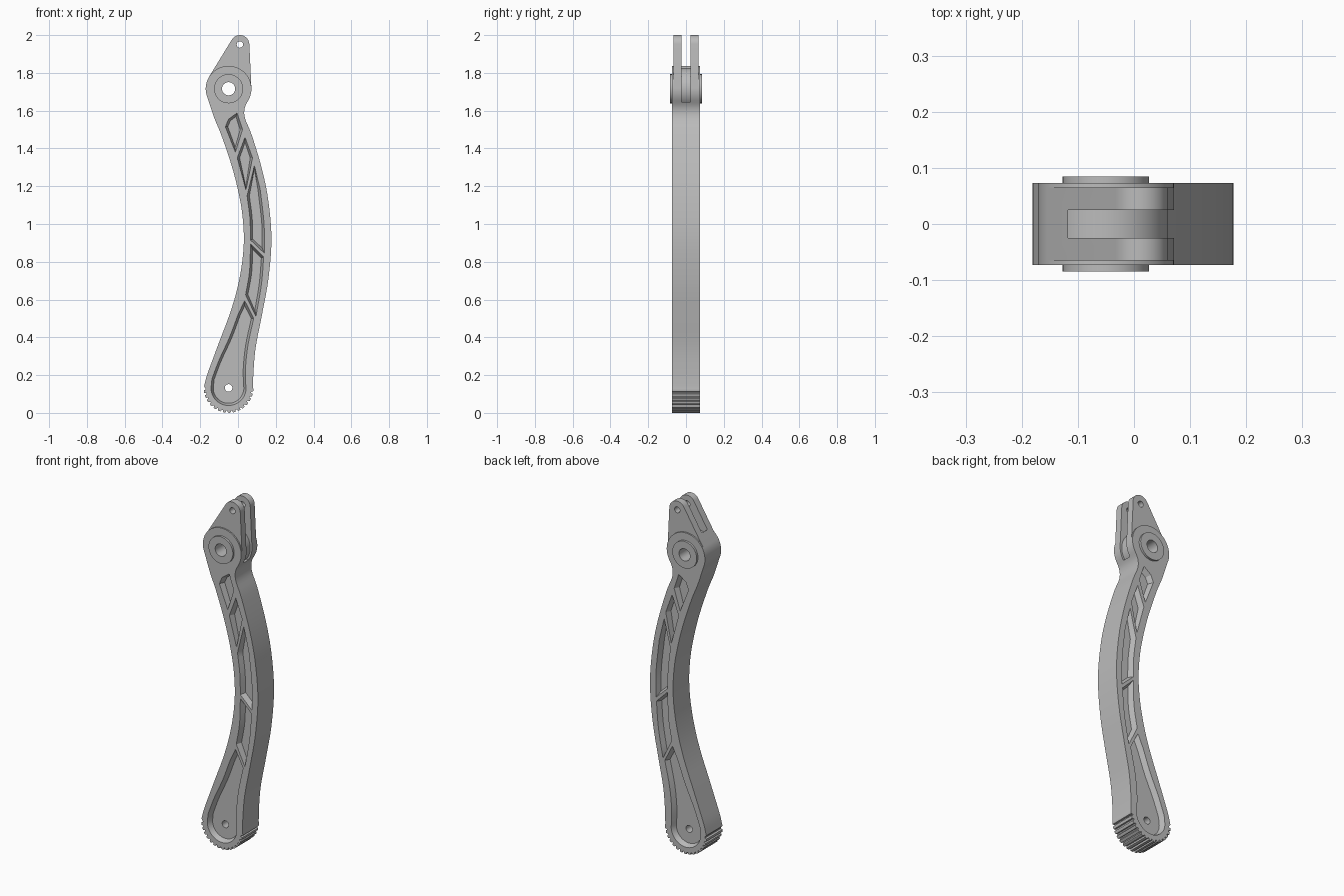
import bpy, bmesh
from math import sin, cos, radians
from mathutils import Vector

if "Cube" in bpy.data.objects:
    bpy.data.objects.remove(bpy.data.objects["Cube"])

metal = bpy.data.materials.new("grey metal")
metal.use_nodes = True
metal.diffuse_color = (0.5, 0.5, 0.5, 1)
metal.node_tree.nodes["Principled BSDF"].inputs["Base Color"].default_value = metal.diffuse_color

HUB, FOOT, TIP = (-0.05, 1.716), (-0.05, 0.132), (0.01, 1.95)
HALF = 0.073


def arc(centre, r, a0, a1, n):
    """Points on an arc, angles in degrees."""
    steps = [radians(a0 + (a1 - a0) * i / n) for i in range(n + 1)]
    return [(centre[0] + r * cos(a), centre[1] + r * sin(a)) for a in steps]


def spline(points, n=5):
    """Smooth curve through the points."""
    p = [Vector(q) for q in points]
    p = [2 * p[0] - p[1]] + p + [2 * p[-1] - p[-2]]
    out = []
    for a, b, c, d in zip(p, p[1:], p[2:], p[3:]):
        for i in range(n):
            t = i / n
            out.append((2 * b + (c - a) * t + (2 * a - 5 * b + 4 * c - d) * t**2
                        + (3 * b - a - 3 * c + d) * t**3) / 2)
    return [tuple(q) for q in out + [p[-2]]]


def inward(outline, d):
    """Clockwise outline moved inward by d, with mitred corners."""
    pts = [Vector(p) for p in outline]
    out = []
    for i, p in enumerate(pts):
        a = (p - pts[i - 1]).normalized()
        b = (pts[(i + 1) % len(pts)] - p).normalized()
        na, nb = Vector((a.y, -a.x)), Vector((b.y, -b.x))
        out.append(tuple(p + (na + nb) * d / max(1 + na.dot(nb), 0.3)))
    return out


def loft(name, levels):
    """Solid through matching x-z outlines, each at its own y."""
    bm = bmesh.new()
    rings = [[bm.verts.new((x, y, z)) for x, z in outline] for y, outline in levels]
    n = len(rings[0])
    for r, s in zip(rings, rings[1:]):
        for i in range(n):
            j = (i + 1) % n
            bm.faces.new((r[i], r[j], s[j], s[i]))
    bm.faces.new(rings[0])
    bm.faces.new(rings[-1])
    bmesh.ops.recalc_face_normals(bm, faces=bm.faces)
    mesh = bpy.data.meshes.new(name)
    bm.to_mesh(mesh)
    bm.free()
    mesh.materials.append(metal)
    ob = bpy.data.objects.new(name, mesh)
    bpy.context.collection.objects.link(ob)
    return ob


def plate(name, outline, y0, y1):
    return loft(name, [(y0, outline), (y1, outline)])


def pocket(outline, side, depth=0.03, draft=0.012):
    """Cutter with sloping walls, starting at one flat side of the arm."""
    return loft("pocket_cutter", [(side * (HALF + 0.02), outline), (side * HALF, outline),
                                  (side * (HALF - depth), inward(outline, draft))])


def cut(ob, cutters):
    bpy.context.view_layer.objects.active = ob
    for c in cutters:
        mod = ob.modifiers.new("cut", "BOOLEAN")
        mod.operation, mod.solver, mod.object = "DIFFERENCE", "EXACT", c
        bpy.ops.object.modifier_apply(modifier=mod.name)


def smooth(ob):
    bpy.ops.object.select_all(action="DESELECT")
    ob.select_set(True)
    bpy.context.view_layer.objects.active = ob
    bpy.ops.object.shade_smooth_by_angle(angle=radians(25))


# Curved arm: hub arc, convex edge, toothed foot, concave edge
right_edge = spline([(0.06, 1.665), (0.036, 1.615), (0.037, 1.56), (0.073, 1.47), (0.127, 1.29),
                     (0.161, 1.12), (0.177, 0.92), (0.161, 0.71), (0.127, 0.52),
                     (0.094, 0.35), (0.082, 0.22), (0.08, 0.14)])
left_edge = spline([(-0.18, 0.14), (-0.164, 0.2), (-0.135, 0.28), (-0.094, 0.39), (-0.045, 0.52),
                    (-0.006, 0.65), (0.021, 0.79), (0.031, 0.92), (0.023, 1.05), (0.002, 1.17),
                    (-0.034, 1.31), (-0.088, 1.47), (-0.125, 1.56), (-0.16, 1.665)])
teeth = []
count = 15
pitch = 178 / count
for i in range(count):
    start = 358 - pitch * i
    for r, part in ((0.131, 0), (0.132, 0.3), (0.131, 0.55), (0.121, 0.65), (0.121, 0.9)):
        teeth += arc(FOOT, r, start - part * pitch, 0, 1)[:1]
hub_arc = arc(HUB, 0.121, 204, -23, 48)[1:-1]
arm = plate("curved_arm", hub_arc + right_edge + teeth + left_edge, -HALF, HALF)

# Crown tapering from the hub to the tip
crown = plate("forked_crown", arc(TIP, 0.05, 2.5, 148.3, 20) + arc(HUB, 0.121, 148.3, 362.5, 40),
              -0.065, 0.065)

# Raised bushing on each face of the hub
bushings = [plate(n, arc(HUB, 0.077, 0, 352.5, 47), *ys)
            for n, ys in (("front_bushing", (-0.085, -0.06)), ("back_bushing", (0.06, 0.085)))]

# Cutters: fork slot and the three pin holes
slot = plate("slot_cutter", arc(HUB, 0.11, -40, 128, 40) + [(-0.12, 2.1), (0.2, 2.1), (0.2, 1.645)],
             -0.025, 0.025)
hub_hole, foot_hole, tip_hole = [
    plate("hole_cutter", arc(c, r, 0, 348.75, 31), -0.2, 0.2)
    for c, r in ((HUB, 0.035), (FOOT, 0.02), (TIP, 0.017))]

# Pockets between the ribs of the arm, on both faces
outlines = [
    [(-0.067, 1.515), (-0.05, 1.555), (-0.005, 1.588), (0.024, 1.5), (-0.014, 1.38)],
    [(0.037, 1.46), (0.077, 1.35), (0.042, 1.18), (-0.004, 1.35)],
    [(0.087, 1.31)] + spline([(0.118, 1.18), (0.138, 1.0), (0.14, 0.845)])
    + spline([(0.066, 0.915), (0.063, 1.03), (0.048, 1.15)]),
    spline([(0.136, 0.825), (0.124, 0.68), (0.095, 0.51)])
    + spline([(0.04, 0.625), (0.061, 0.75), (0.066, 0.895)]),
    [(0.035, 0.595)] + spline([(0.083, 0.5), (0.053, 0.36), (0.04, 0.24), (0.041, 0.15)])
    + arc(FOOT, 0.093, 0, -180, 24)
    + spline([(-0.138, 0.18), (-0.1, 0.28), (-0.045, 0.4), (0.0, 0.52)]),
]
pockets = [pocket(o, s) for o in outlines for s in (-1, 1)]

cut(arm, pockets + [slot, hub_hole, foot_hole])
cut(crown, [slot, hub_hole, tip_hole])
for b in bushings:
    cut(b, [hub_hole])
for c in pockets + [slot, hub_hole, foot_hole, tip_hole]:
    bpy.data.objects.remove(c)
for ob in [arm, crown] + bushings:
    smooth(ob)
